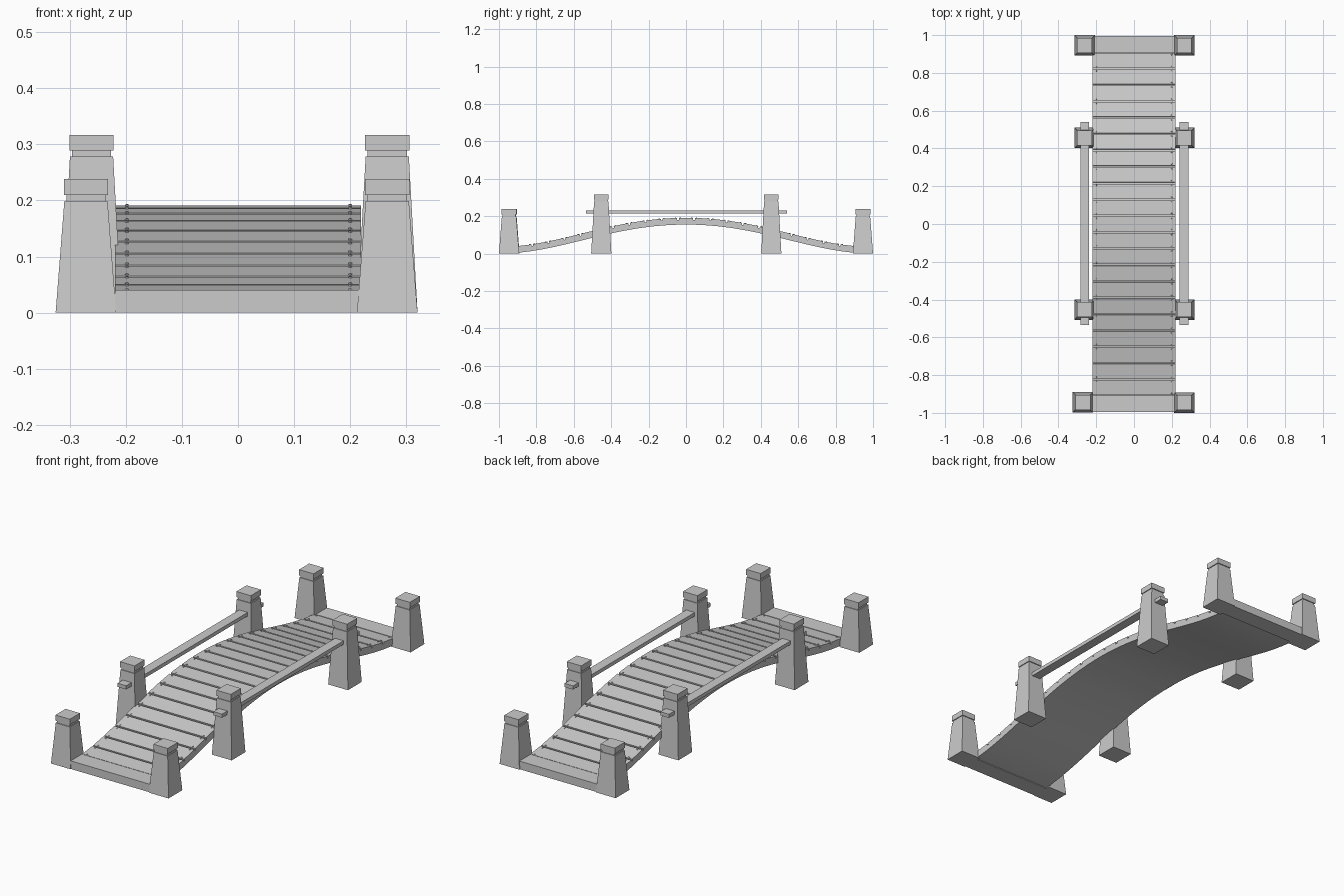
import bpy, bmesh
from math import sin, cos, pi, atan2
from mathutils import Matrix, Vector

if "Cube" in bpy.data.objects:
    bpy.data.objects.remove(bpy.data.objects["Cube"])


def make_object(name, bm):
    bmesh.ops.recalc_face_normals(bm, faces=bm.faces)
    mesh = bpy.data.meshes.new(name)
    bm.to_mesh(mesh)
    bm.free()
    obj = bpy.data.objects.new(name, mesh)
    bpy.context.collection.objects.link(obj)
    return obj


def add_box(bm, center, size, rot_x=0.0):
    m = (Matrix.Translation(center) @ Matrix.Rotation(rot_x, 4, 'X')
         @ Matrix.Diagonal((*size, 1)))
    bmesh.ops.create_cube(bm, size=1, matrix=m)


def add_frustum(bm, x, y, z0, z1, half0, half1):
    # Square tapered block standing upright
    res = bmesh.ops.create_cube(bm, size=2)
    for v in res["verts"]:
        top = v.co.z > 0
        h = half1 if top else half0
        v.co = (x + v.co.x * h, y + v.co.y * h, z1 if top else z0)


def arch(y):
    # Height of the underside of the bridge
    return 0.0775 * (1 + cos(pi * y)) + 0.007 * sin(pi * y) ** 2


def slope(y):
    return atan2(arch(y + 0.001) - arch(y - 0.001), 0.002)


HALF_W = 0.219
SLAB = 0.026
PLANK = 0.010
END = 0.908

# Arched base slab under the planks
bm = bmesh.new()
rings = []
steps = 48
for i in range(steps + 1):
    y = -0.995 + 1.99 * i / steps
    z = arch(y)
    rings.append([bm.verts.new(p) for p in (
        (-HALF_W, y, z), (HALF_W, y, z),
        (HALF_W, y, z + SLAB), (-HALF_W, y, z + SLAB))])
for a, b in zip(rings, rings[1:]):
    for k in range(4):
        n = (k + 1) % 4
        bm.faces.new((a[k], a[n], b[n], b[k]))
bm.faces.new(rings[0])
bm.faces.new(rings[-1])
deck = make_object("arched_deck_base", bm)

# Solid sill at each end
bm = bmesh.new()
for s in (-1, 1):
    add_box(bm, (0, s * (END + 0.995) / 2, 0.02), (2 * HALF_W, 0.995 - END, 0.04))
make_object("end_sills", bm)

# Cross planks following the arch, with nails at both edges
planks, nails = bmesh.new(), bmesh.new()
count = 21
pitch = 2 * END / count
for i in range(count):
    y = -END + pitch * (i + 0.5)
    ang = slope(y)
    base = Vector((0, y, arch(y) + SLAB))
    up = Vector((0, -sin(ang), cos(ang)))
    along = Vector((0, cos(ang), sin(ang)))
    length = pitch / cos(ang) - 0.009
    add_box(planks, base + up * (PLANK / 2 - 0.001),
            (2 * HALF_W, length, PLANK + 0.002), ang)
    for x in (-0.198, 0.2):
        for s in (-1, 1):
            p = base + along * (s * (length / 2 - 0.008)) + up * (PLANK + 0.0005)
            bmesh.ops.create_cone(
                nails, cap_ends=True, segments=6, radius1=0.004, radius2=0.003,
                depth=0.004, matrix=Matrix.Translation((x, p.y, p.z))
                @ Matrix.Rotation(ang, 4, 'X'))
make_object("deck_planks", planks)
make_object("plank_nails", nails)

# Tapered posts with a recessed neck and square cap: name, x, y, height
posts = [
    ("front_left_end_post", -0.271, -0.944, 0.238),
    ("front_right_end_post", 0.266, -0.946, 0.238),
    ("back_left_end_post", -0.261, 0.946, 0.238),
    ("back_right_end_post", 0.266, 0.946, 0.238),
    ("front_left_rail_post", -0.261, -0.453, 0.317),
    ("front_right_rail_post", 0.266, -0.453, 0.317),
    ("back_left_rail_post", -0.261, 0.456, 0.317),
    ("back_right_rail_post", 0.266, 0.456, 0.317),
]
for name, x, y, h in posts:
    bm = bmesh.new()
    add_frustum(bm, x, y, 0, h - 0.039, 0.054, 0.0385)
    add_frustum(bm, x, y, h - 0.039, h - 0.028, 0.035, 0.035)
    add_frustum(bm, x, y, h - 0.028, h, 0.0395, 0.0395)
    make_object(name, bm)

# Handrails passing through the taller posts
for name, x in (("left_handrail", -0.261), ("right_handrail", 0.264)):
    bm = bmesh.new()
    add_box(bm, (x, 0.002, 0.222), (0.047, 1.075, 0.018))
    make_object(name, bm)
